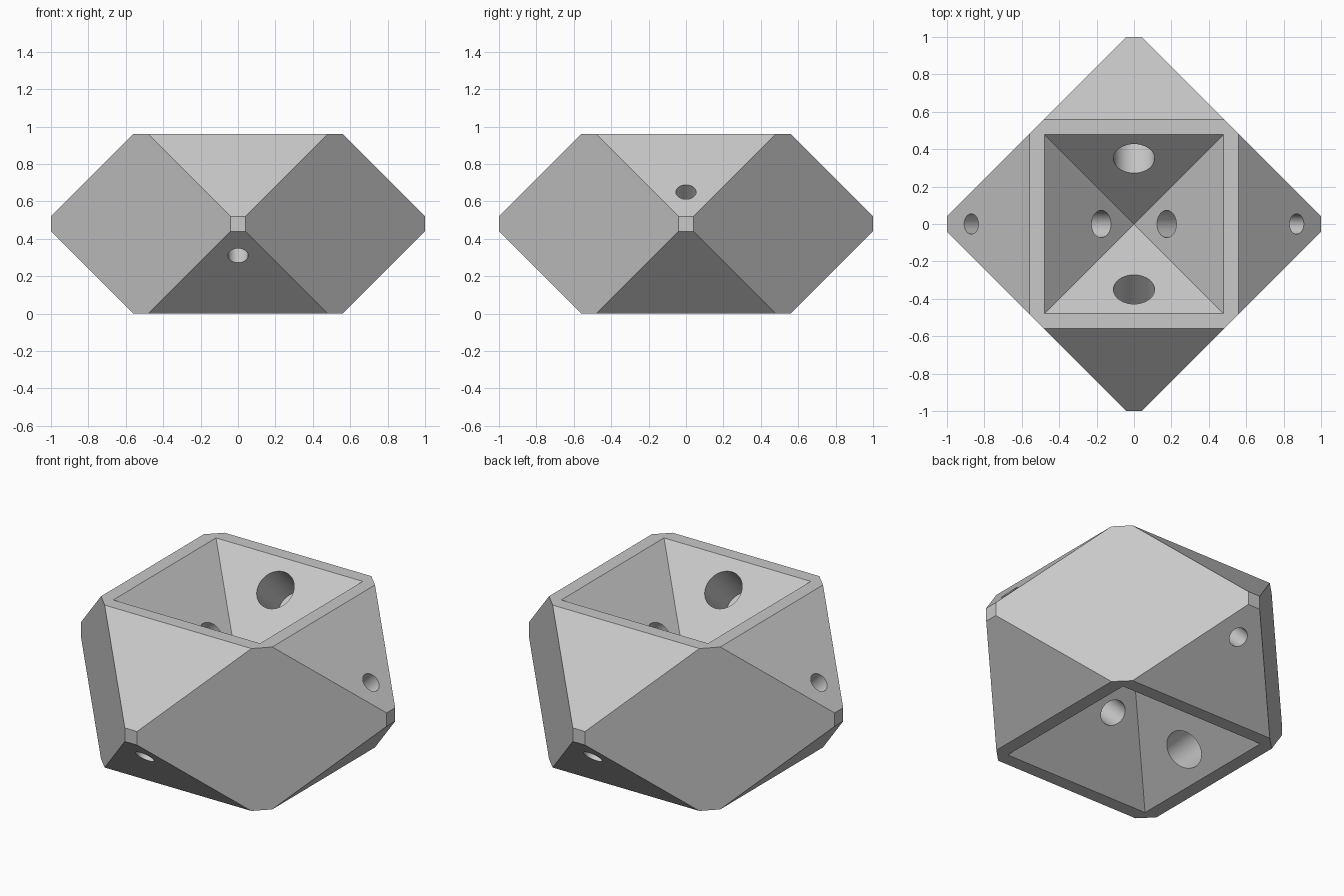
import bpy, bmesh, math
from mathutils import Vector

cube = bpy.data.objects.get("Cube")
if cube:
    bpy.data.objects.remove(cube, do_unlink=True)

HALF_H = 0.48      # half height of the block
REACH = 1.04       # plane distance of the slanted faces: |a| + |b| = REACH
TIP = 1.0          # truncated side tips
MID = Vector((0, 0, HALF_H))
SIGNS = (-1, 1)

grey = bpy.data.materials.new("plain_grey")
grey.use_nodes = True
colour = (0.58, 0.58, 0.58, 1)
grey.diffuse_color = colour
grey.node_tree.nodes["Principled BSDF"].inputs["Base Color"].default_value = colour


def hull_object(name, points):
    """Convex solid around points given relative to the block centre."""
    bm = bmesh.new()
    for p in points:
        bm.verts.new(Vector(p) + MID)
    bmesh.ops.convex_hull(bm, input=bm.verts[:])
    bmesh.ops.dissolve_limit(bm, angle_limit=math.radians(1),
                             verts=bm.verts[:], edges=bm.edges[:])
    bmesh.ops.recalc_face_normals(bm, faces=bm.faces[:])
    mesh = bpy.data.meshes.new(name)
    bm.to_mesh(mesh)
    bm.free()
    mesh.materials.append(grey)
    obj = bpy.data.objects.new(name, mesh)
    bpy.context.collection.objects.link(obj)
    return obj


def bore(name, start, end, radius):
    """Cylinder cutter between two points relative to the block centre."""
    start, end = Vector(start), Vector(end)
    axis = end - start
    bpy.ops.mesh.primitive_cylinder_add(
        vertices=48, radius=radius, depth=axis.length,
        location=(start + end) / 2 + MID,
        rotation=axis.to_track_quat('Z', 'Y').to_euler())
    obj = bpy.context.object
    obj.name = name
    obj.data.materials.append(grey)
    return obj


# Truncated twelve-sided block
near = REACH - TIP
wide = REACH - HALF_H
points = []
for a in SIGNS:
    for b in SIGNS:
        for c in SIGNS:
            points += [(a * TIP, b * near, c * near), (a * near, b * TIP, c * near),
                       (a * wide, b * HALF_H, c * HALF_H),
                       (a * HALF_H, b * wide, c * HALF_H)]
block = hull_object("hollow_block", points)

cutters = []

# Pyramid recesses in top and bottom
for s in SIGNS:
    r, z = HALF_H + 0.1, s * (HALF_H + 0.1)
    rim = [(a * r, b * r, z) for a in SIGNS for b in SIGNS]
    cutters.append(hull_object("recess_cutter", rim + [(0, 0, s * 0.001)]))

# Counterbored through holes and blind holes, at right angles to the recess walls
for s in SIGNS:            # top or bottom recess
    for side in SIGNS:
        along_y = Vector((0, side, 0))
        along_x = Vector((side, 0, 0))
        through, blind = (along_y, along_x) if s > 0 else (along_x, along_y)
        up = Vector((0, 0, s))

        def path(out, height, depth):
            return (out + up) * height + (out - up).normalized() * depth

        cutters += [
            bore("head_cutter", path(through, 0.35, -0.15), path(through, 0.35, 0.28), 0.11),
            bore("shank_cutter", path(through, 0.35, 0.2), path(through, 0.35, 0.9), 0.054),
            bore("blind_cutter", path(blind, 0.175, -0.08), path(blind, 0.175, 0.25), 0.073)]

# Cut everything out of the block
for cutter in cutters:
    cutter.hide_render = True
    bpy.ops.object.select_all(action='DESELECT')
    block.select_set(True)
    bpy.context.view_layer.objects.active = block
    cut = block.modifiers.new("cut", 'BOOLEAN')
    cut.operation = 'DIFFERENCE'
    cut.solver = 'EXACT'
    cut.object = cutter
    bpy.ops.object.modifier_apply(modifier=cut.name)
    bpy.data.objects.remove(cutter, do_unlink=True)

bpy.ops.object.shade_smooth_by_angle(angle=math.radians(30))
